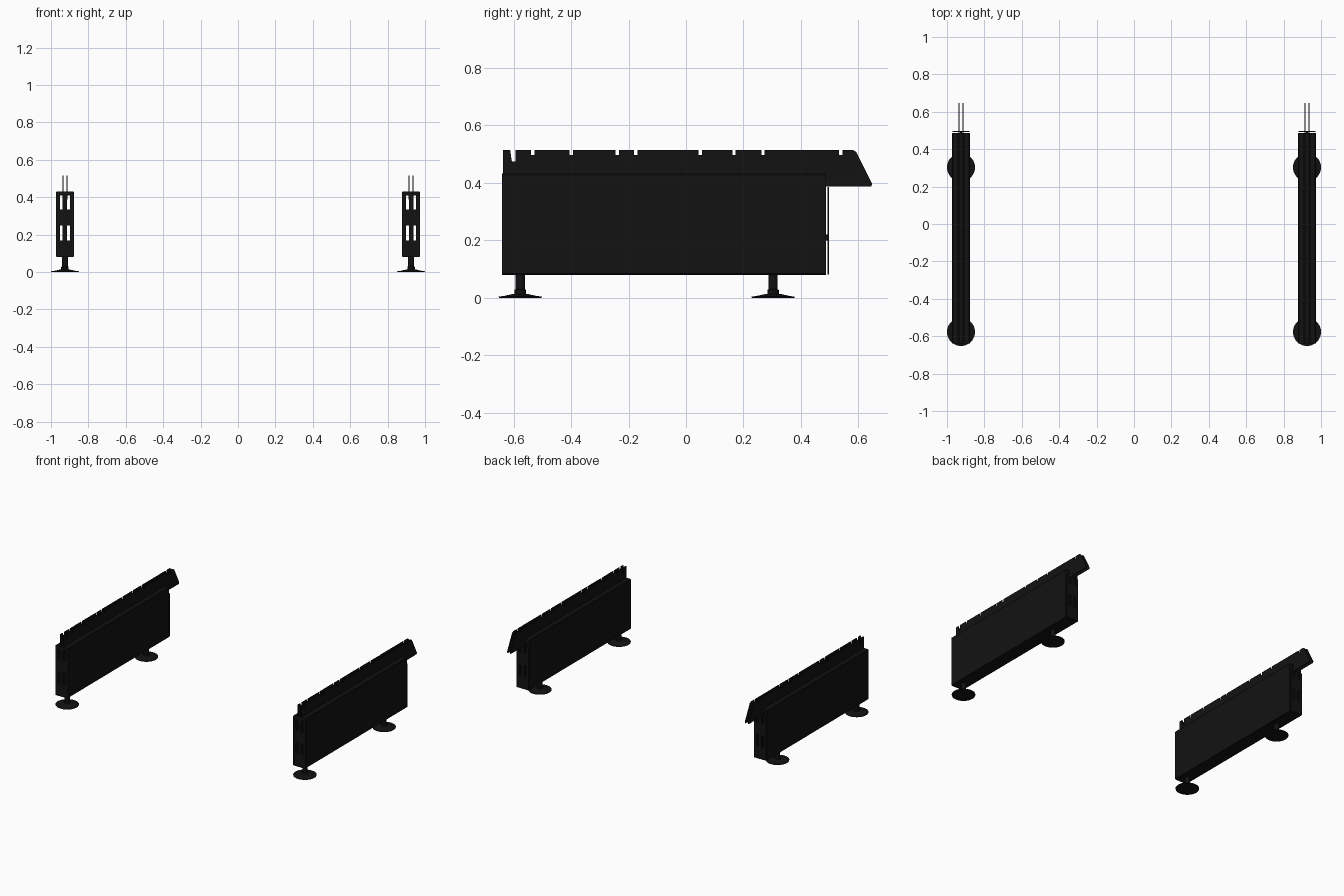
import bpy, bmesh, math
from mathutils import Vector

if "Cube" in bpy.data.objects:
    bpy.data.objects.remove(bpy.data.objects["Cube"])

mat = bpy.data.materials.new("black_metal")
mat.diffuse_color = (0.006, 0.006, 0.006, 1)
mat.use_nodes = True
mat.node_tree.nodes["Principled BSDF"].inputs["Base Color"].default_value = mat.diffuse_color
parts = []


def finish(name, bm, bevel=0):
    bmesh.ops.remove_doubles(bm, verts=bm.verts, dist=1e-5)
    bmesh.ops.recalc_face_normals(bm, faces=bm.faces)
    me = bpy.data.meshes.new(name)
    bm.to_mesh(me)
    bm.free()
    ob = bpy.data.objects.new(name, me)
    bpy.context.collection.objects.link(ob)
    me.materials.append(mat)
    if bevel:
        mod = ob.modifiers.new("bevel", 'BEVEL')
        mod.width, mod.segments = bevel, 2
        mod.limit_method = 'ANGLE'
    parts.append(ob)
    return ob


def prism(name, pts, offset, bevel=0):
    """Extrude a closed outline of 3D points by an offset vector."""
    bm = bmesh.new()
    face = bm.faces.new([bm.verts.new(p) for p in pts])
    ext = bmesh.ops.extrude_face_region(bm, geom=[face])
    vs = [g for g in ext["geom"] if isinstance(g, bmesh.types.BMVert)]
    bmesh.ops.translate(bm, verts=vs, vec=Vector(offset))
    return finish(name, bm, bevel)


def box(name, x0, x1, y0, y1, z0, z1, bevel=0):
    pts = [(x0, y0, z0), (x1, y0, z0), (x1, y0, z1), (x0, y0, z1)]
    return prism(name, pts, (0, y1 - y0, 0), bevel)


def slotted_plate(name, y0, y1, zs):
    """End plate with pairs of slots in every odd row."""
    xs = [-0.046, -0.028, -0.012, 0.012, 0.028, 0.046]
    bm = bmesh.new()
    for i in range(len(xs) - 1):
        for j in range(len(zs) - 1):
            if i % 2 and j % 2:
                continue
            c = [(xs[i], zs[j]), (xs[i+1], zs[j]), (xs[i+1], zs[j+1]), (xs[i], zs[j+1])]
            bm.faces.new([bm.verts.new((x, y0, z)) for x, z in c])
    bmesh.ops.remove_doubles(bm, verts=bm.verts, dist=1e-5)
    ext = bmesh.ops.extrude_face_region(bm, geom=bm.faces[:])
    vs = [g for g in ext["geom"] if isinstance(g, bmesh.types.BMVert)]
    bmesh.ops.translate(bm, verts=vs, vec=(0, y1 - y0, 0))
    return finish(name, bm)


def lathe(name, y, profile, steps=40):
    bm = bmesh.new()
    vs = [bm.verts.new((r, y, z)) for r, z in profile]
    edges = [bm.edges.new(p) for p in zip(vs, vs[1:])]
    bmesh.ops.spin(bm, geom=vs + edges, cent=(0, y, 0), axis=(0, 0, 1),
                   angle=math.tau, steps=steps)
    ob = finish(name, bm)
    bpy.context.view_layer.objects.active = ob
    ob.select_set(True)
    bpy.ops.object.shade_smooth_by_angle(angle=math.radians(30))
    ob.select_set(False)
    return ob


# Casing: C-shaped side shells with a centre strip in the lid
for s, side in ((-1, "left"), (1, "right")):
    c = [(0.0, 0.08), (0.044, 0.08), (0.048, 0.084), (0.048, 0.427), (0.044, 0.432),
         (0.015, 0.432), (0.015, 0.426), (0.043, 0.426), (0.043, 0.086), (0.0, 0.086)]
    prism("casing_" + side, [(s * x, -0.64, z) for x, z in c], (0, 1.127, 0))
box("lid_centre_strip", -0.008, 0.008, -0.64, 0.487, 0.42, 0.432)

# End plates with see-through slots, plus the separate rear cover
rows = [0.082, 0.17, 0.25, 0.335, 0.41, 0.43]
slotted_plate("front_plate", -0.639, -0.634, rows)
slotted_plate("inner_rear_plate", 0.481, 0.486, rows)
slotted_plate("rear_cover", 0.492, 0.497, rows[:4] + [0.386])
box("rear_cover_spacer", -0.006, 0.006, 0.486, 0.492, 0.20, 0.22)

# Twin notched blades along the top
TOP = 0.515
outline = [(-0.637, 0.387), (-0.637, TOP), (-0.612, TOP), (-0.606, 0.474),
           (-0.593, 0.474), (-0.593, TOP)]
for y in (-0.533, -0.40, -0.24, -0.175, 0.05, 0.167, 0.268, 0.538):
    outline += [(y - 0.006, TOP), (y - 0.006, 0.498), (y + 0.006, 0.498), (y + 0.006, TOP)]
outline += [(0.580, TOP), (0.592, 0.508), (0.648, 0.397), (0.645, 0.387)]
for s, side in ((-1, "left"), (1, "right")):
    prism("blade_" + side, [(s * 0.0115 - 0.0025, y, z) for y, z in outline], (0.005, 0, 0))

# Levelling feet
foot = [(0, 0), (0.074, 0), (0.075, 0.004), (0.055, 0.007), (0.028, 0.013), (0.02, 0.014),
        (0.02, 0.028), (0.016, 0.03), (0.016, 0.081), (0, 0.081)]
lathe("front_foot", -0.577, foot)
lathe("rear_foot", 0.303, foot)

# Second identical unit on the other side
for ob in parts[:]:
    twin = ob.copy()
    twin.name = "right_unit_" + ob.name
    bpy.context.collection.objects.link(twin)
    twin.location.x = 0.925
    ob.location.x = -0.925
    ob.name = "left_unit_" + ob.name
